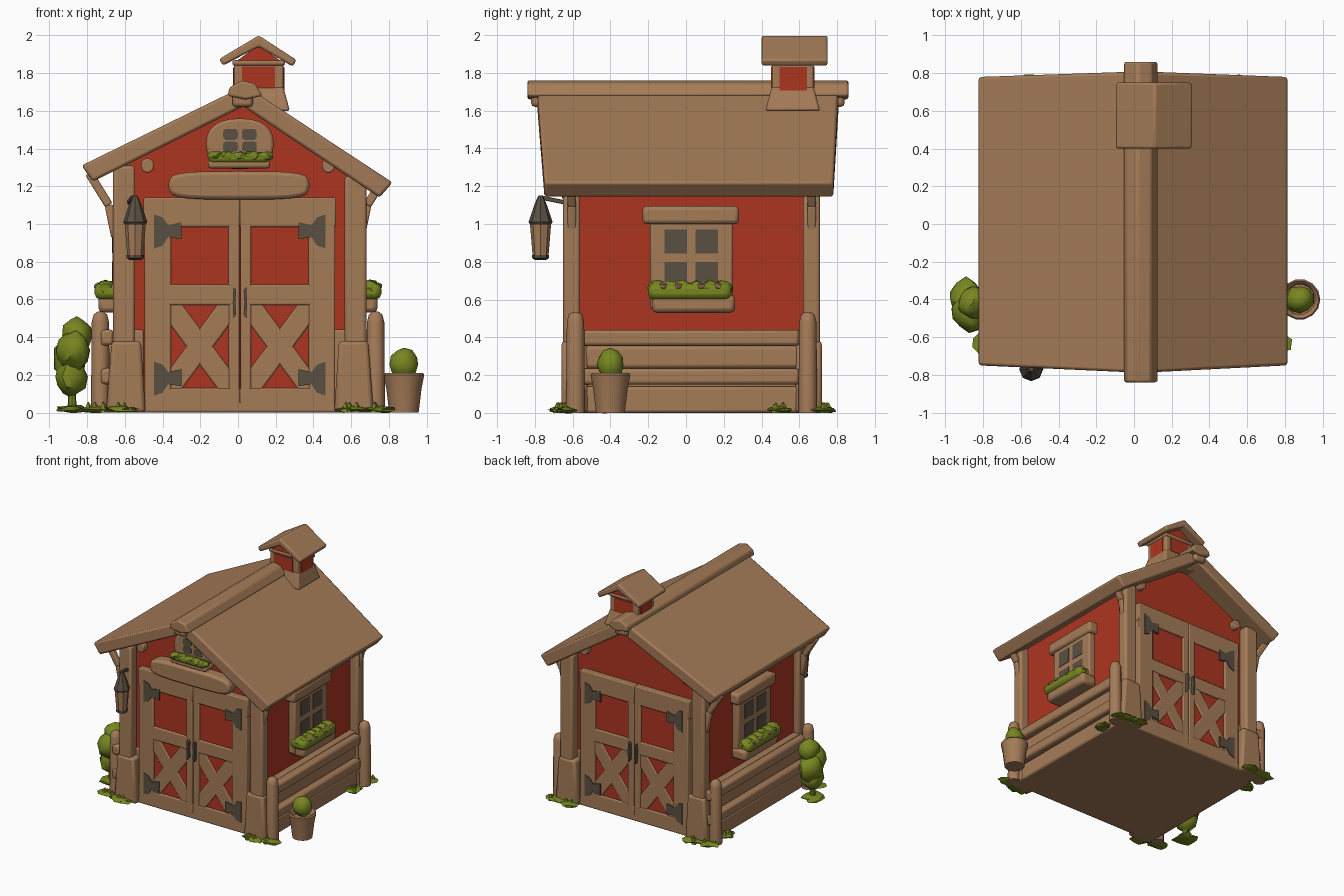
import bpy, bmesh, math, random
from mathutils import Vector

random.seed(4)
if "Cube" in bpy.data.objects:
    bpy.data.objects.remove(bpy.data.objects["Cube"])


def material(name, rgb):
    m = bpy.data.materials.new(name)
    m.use_nodes = True
    m.diffuse_color = (*rgb, 1)
    bsdf = m.node_tree.nodes["Principled BSDF"]
    bsdf.inputs["Base Color"].default_value = (*rgb, 1)
    bsdf.inputs["Roughness"].default_value = 0.9
    return m


WOOD = material("tan wood", (0.375, 0.2, 0.097))
RED = material("barn red", (0.42, 0.036, 0.015))
LEAF = material("leaf green", (0.185, 0.24, 0.015))
IRON = material("dark iron", (0.105, 0.08, 0.055))


def finish(name, bm, mat, bevel=0.0):
    bmesh.ops.recalc_face_normals(bm, faces=bm.faces[:])
    mesh = bpy.data.meshes.new(name)
    bm.to_mesh(mesh)
    bm.free()
    mesh.materials.append(mat)
    ob = bpy.data.objects.new(name, mesh)
    bpy.context.collection.objects.link(ob)
    if bevel:
        mod = ob.modifiers.new("soft edges", "BEVEL")
        mod.width, mod.segments = bevel, 2
    bpy.ops.object.select_all(action="DESELECT")
    ob.select_set(True)
    bpy.context.view_layer.objects.active = ob
    bpy.ops.object.shade_smooth_by_angle(angle=math.radians(40))
    return ob


def loft(name, loops, mat, bevel=0.0):
    """Skin matching loops of points and cap both ends."""
    bm = bmesh.new()
    rings = [[bm.verts.new(p) for p in loop] for loop in loops]
    n = len(rings[0])
    for a, b in zip(rings, rings[1:]):
        for i in range(n):
            bm.faces.new((a[i], a[(i + 1) % n], b[(i + 1) % n], b[i]))
    bm.faces.new(rings[0])
    bm.faces.new(rings[-1])
    return finish(name, bm, mat, bevel)


def box(name, x, y, z, mat, bevel=0.012, flare=0.0):
    loops = []
    for h, f in zip(z, (flare, 0)):
        loops.append([(x[0] - f, y[0] - f, h), (x[1] + f, y[0] - f, h), (x[1] + f, y[1] + f, h), (x[0] - f, y[1] + f, h)])
    return loft(name, loops, mat, bevel)


def lathe(name, cx, cy, profile, mat, n=14):
    ring = [2 * math.pi * i / n for i in range(n)]
    return loft(name, [[(cx + r * math.cos(a), cy + r * math.sin(a), z) for a in ring] for r, z in profile], mat)


def beam(name, p, q, w, mat):
    p, q = Vector(p), Vector(q)
    d = (q - p).normalized()
    u = d.cross(Vector((0, 0, 1))).normalized() * w / 2
    v = d.cross(u).normalized() * w / 2
    return loft(name, [[e + u + v, e + u - v, e - u - v, e - u + v] for e in (p, q)], mat, w * 0.2)


def blob(name, centre, size, mat, rough=0.15, detail=2):
    bm = bmesh.new()
    bmesh.ops.create_icosphere(bm, subdivisions=detail, radius=1)
    for v in bm.verts:
        k = 1 + random.uniform(-rough, rough)
        v.co = Vector([c + s * k * t for c, s, t in zip(centre, size, v.co)])
    return finish(name, bm, mat)


def oval(cx, cz, rx, rz, n=20, power=1.0):
    pts = []
    for i in range(n):
        c, s = math.cos(2 * math.pi * i / n), math.sin(2 * math.pi * i / n)
        pts.append((cx + rx * math.copysign(abs(c) ** power, c), cz + rz * math.copysign(abs(s) ** power, s)))
    return pts


def rect(a, b, c, d):
    return [(a, c), (b, c), (b, d), (a, d)]


# Core: floor, red walls under the uneven gable
box("floor", (-0.67, 0.67), (-0.62, 0.68), (0, 0.06), WOOD)
gable = [(-0.61, 0.03), (0.61, 0.03), (0.61, 1.26), (0.04, 1.66), (-0.61, 1.31)]
loft("walls", [[(x, y, z) for x, z in gable] for y in (-0.57, 0.63)], RED)

# Roof slabs, narrower at the eaves than at the ridge
for name, (ex, ez), (rx, rz), (bx, bz), (tx, tz) in (
        ("roof_right", (-0.83, 1.31), (0.06, 1.745), (-0.77, 1.225), (0.06, 1.64)),
        ("roof_left", (0.82, 1.22), (0.02, 1.745), (0.75, 1.14), (0.02, 1.63))):
    loft(name, [[(ex, y0, ez), (rx, y1, rz), (tx, y1, tz), (bx, y0, bz)]
                for y0, y1 in ((-0.75, -0.79), (0.78, 0.81))], WOOD, 0.015)
cap = [(-0.055, 1.68), (-0.045, 1.725), (0.02, 1.762), (0.09, 1.745), (0.13, 1.68), (0.04, 1.66)]
loft("ridge_cap", [[(x, y, z) for x, z in cap] for y in (-0.84, 0.86)], WOOD, 0.012)
for y in (-0.82, 0.78):
    box("ridge_end", (-0.03, 0.08), (y, y + 0.06), (1.62, 1.72), WOOD, 0.02)

# Cupola
box("cupola_base", (-0.02, 0.24), (0.455, 0.675), (1.60, 1.73), WOOD, 0.012, 0.035)
box("cupola_body", (-0.02, 0.24), (0.455, 0.675), (1.6, 1.86), WOOD)
box("cupola_panel_front_back", (0.02, 0.195), (0.449, 0.681), (1.72, 1.835), RED, 0)
box("cupola_panel_sides", (-0.026, 0.246), (0.495, 0.64), (1.705, 1.83), RED, 0)
loft("cupola_gable", [[(x, y, z) for x, z in ((-0.02, 1.855), (0.24, 1.855), (0.11, 1.95))] for y in (0.45, 0.68)], RED)
box("cupola_tie_beam", (-0.03, 0.25), (0.445, 0.685), (1.84, 1.87), WOOD)
chevron = [(-0.1, 1.875), (0.11, 2.0), (0.31, 1.87), (0.29, 1.835), (0.11, 1.94), (-0.08, 1.84)]
loft("cupola_roof", [[(x, y, z) for x, z in chevron] for y in (0.40, 0.75)], WOOD, 0.012)


# Front and back ends; depth is measured outwards from the middle
def end(s, tag):
    def plate(name, pts, d0, d1, mat, bevel=0.008):
        return loft(tag + name, [[(x, 0.03 + s * d, z) for x, z in pts] for d in (d0, d1)], mat, bevel)

    for m in (-1, 1):
        def side(pts):
            return [(0.01 + m * x, z) for x, z in pts]
        # Door leaf: stiles, rails and cross brace over the red panel
        plate("door_panel", side(rect(0, 0.48, 0.02, 1.12)), 0.58, 0.635, RED, 0)
        for r in (rect(0.002, 0.06, 0.02, 1.13), rect(0.365, 0.505, 0.02, 1.13), rect(0, 0.5, 0.01, 0.13),
                  rect(0.02, 0.48, 0.57, 0.68), rect(0, 0.51, 0.985, 1.14)):
            plate("door_frame", side(r), 0.58, 0.65, WOOD)
        for a, b in ((0.13, 0.57), (0.57, 0.13)):
            k = 0.095
            plate("door_brace", side([(0.05, a - k), (0.05, a + k), (0.375, b + k), (0.375, b - k)]),
                  0.58, 0.646, WOOD)
        for z in (0.96, 0.18):
            strap = [(0.455, -0.09), (0.455, 0.09), (0.41, 0.075), (0.38, 0.035), (0.31, 0.05),
                     (0.31, -0.04), (0.38, -0.03), (0.41, -0.075)]
            plate("hinge", side([(x, z + h) for x, h in strap]), 0.64, 0.657, IRON, 0)
        plate("door_handle", side([(0.02, 0.52), (0.034, 0.5), (0.038, 0.58), (0.034, 0.665), (0.02, 0.65), (0.024, 0.58)]),
              0.64, 0.68, IRON, 0)
        # Corner post with broad foot, reaching the roof
        top_z = 1.255 if m > 0 else 1.31
        plate("corner_post", side(rect(0.555, 0.672, 0.02, top_z)), 0.59, 0.68, WOOD, 0.018)
        foot = [(0.50, 0), (0.71, 0), (0.68, 0.38), (0.525, 0.38)]
        plate("post_foot", side(foot), 0.55, 0.69, WOOD, 0.02)
        plate("purlin_end", oval(0.48 * m, 1.31, 0.035, 0.04, 12), 0.55, 0.65, WOOD)
        # Eave bracket
        top = (0.735, 1.18) if m > 0 else (0.79, 1.27)
        y = 0.03 + s * 0.635
        mid = (m * 0.685, y, 1.10)
        beam(tag + "eave_bracket_low", (m * 0.65, y, 0.93), mid, 0.045, WOOD)
        beam(tag + "eave_bracket_high", mid, (m * top[0], y, top[1]), 0.045, WOOD)
    if s < 0:
        # Sign board, attic window and its flower box
        plate("sign_board", oval(0.005, 1.205, 0.375, 0.075, 24, 0.5), 0.58, 0.69, WOOD, 0.02)
        plate("attic_window", oval(0.01, 1.425, 0.18, 0.135, 24, 0.85), 0.58, 0.65, WOOD, 0.015)
        for x in (-0.04, 0.06):
            for z, h in ((1.475, 0.03), (1.41, 0.028)):
                plate("attic_pane", oval(x, z, 0.04, h, 12, 0.5), 0.64, 0.654, IRON, 0)
        plate("attic_flower_box", rect(-0.16, 0.17, 1.295, 1.34), 0.58, 0.71, WOOD, 0.015)
        plate("attic_greenery", rect(-0.155, 0.165, 1.325, 1.375), 0.64, 0.72, LEAF, 0.02)
        for i in range(5):
            blob("attic_flowers", (-0.12 + i * 0.065, 0.03 - 0.69, 1.36), (0.045, 0.04, 0.026), LEAF)


end(-1, "front_")
end(1, "back_")


# Long sides: boarded skirt, window with flower box, fence
def flank(s, tag):
    def part(name, d, y, z, mat, bevel=0.012):
        return box(tag + name, sorted((s * d[0], s * d[1])), y, z, mat, bevel)

    part("skirt", (0.5, 0.665), (-0.58, 0.64), (0, 0.44), WOOD)
    part("window_frame", (0.55, 0.665), (-0.19, 0.25), (0.55, 1.06), WOOD, 0.015)
    part("window_lintel", (0.55, 0.685), (-0.23, 0.28), (1.0, 1.095), WOOD, 0.02)
    for y in (-0.115, 0.05):
        for z in ((0.845, 0.97), (0.69, 0.80)):
            part("window_pane", (0.65, 0.669), (y, y + 0.12), z, IRON, 0)
    part("flower_box", (0.6, 0.74), (-0.18, 0.26), (0.53, 0.625), WOOD, 0.025)
    part("greenery", (0.62, 0.76), (-0.20, 0.24), (0.6, 0.685), LEAF, 0.03)
    for i in range(6):
        blob(tag + "flowers", (s * 0.70, -0.15 + i * 0.068, 0.66), (0.055, 0.055, 0.04), LEAF)
    for y in (-0.12, -0.04, 0.08, 0.17):
        blob(tag + "blossom", (s * 0.745, y, 0.67), (0.022, 0.022, 0.02), WOOD, 0.05, 1)
    reach = 0.57 if s > 0 else 0.66
    for z in ((0.355, 0.44), (0.15, 0.235)):
        part("fence_rail", (0.66, 0.73), (0.02 - reach, 0.03 + reach), z, WOOD, 0.018)
    part("fence_board", (0.6, 0.69), (-0.55, 0.60), (0.235, 0.355), WOOD, 0.02)
    part("fence_foot_board", (0.6, 0.70), (-0.55, 0.60), (0.0, 0.14), WOOD, 0.015)
    for y in (-0.585, 0.645):
        lathe(tag + "fence_post", s * 0.73, y, ((0.05, 0), (0.046, 0.48), (0.036, 0.52), (0.015, 0.535)), WOOD, 12)
    # Grass tufts round the corners
    for x, y, w in ((0.62, -0.66, 0.09), (0.76, -0.63, 0.085), (0.71, 0.71, 0.09), (0.58, 0.73, 0.08), (0.73, 0.5, 0.06)):
        blob(tag + "grass", (s * x, y, 0.016), (w, 0.06, 0.016), LEAF, 0.3)
        for i in range(3):
            lathe(tag + "grass_blade", s * x + random.uniform(-w, w) * 0.6, y + random.uniform(-0.03, 0.03),
                  ((0.025, 0.0), (0.018, 0.03), (0.003, 0.055)), LEAF, 5)


flank(1, "left_")
flank(-1, "right_")

# Hanging lantern
beam("lantern_arm", (-0.58, -0.62, 1.11), (-0.56, -0.77, 1.14), 0.022, IRON)
lathe("lantern_hood", -0.545, -0.77, ((0.05, 0.99), (0.064, 1.01), (0.03, 1.11), (0.012, 1.15)), IRON, 8)
lathe("lantern_body", -0.545, -0.77, ((0.042, 0.83), (0.056, 1.0)), WOOD, 8)
lathe("lantern_base", -0.545, -0.77, ((0.03, 0.81), (0.046, 0.82), (0.046, 0.835)), IRON, 8)

# Potted shrub
lathe("plant_pot", 0.88, -0.40, ((0.078, 0), (0.094, 0.13), (0.108, 0.2), (0.1, 0.21), (0.088, 0.2), (0.08, 0.16)), WOOD)
blob("pot_shrub", (0.88, -0.40, 0.255), (0.078, 0.072, 0.085), LEAF, 0.07)

# Small tree
lathe("tree_trunk", -0.88, -0.43, ((0.025, 0), (0.018, 0.15)), LEAF, 8)
for x, y, z, r, h in ((-0.885, -0.43, 0.19, 0.085, 0.11), (-0.89, -0.39, 0.28, 0.095, 0.11),
                      (-0.875, -0.47, 0.33, 0.092, 0.11), (-0.855, -0.42, 0.41, 0.078, 0.09)):
    blob("tree_crown", (x, y, z), (r, r * 1.1, h), LEAF, 0.13)
blob("tree_grass", (-0.88, -0.43, 0.02), (0.09, 0.09, 0.02), LEAF, 0.25)
